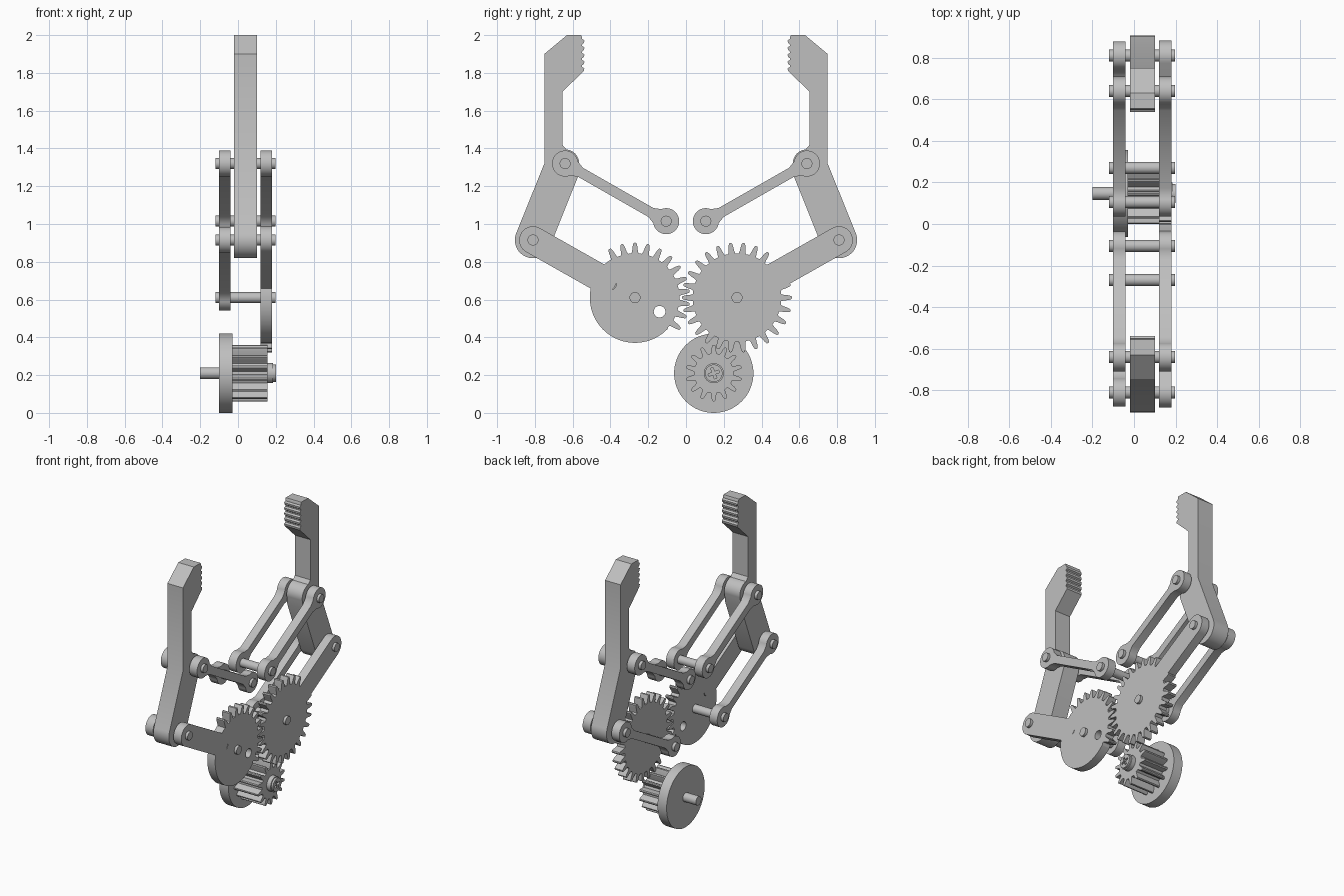
import bpy, bmesh, math
from mathutils import Matrix

cube = bpy.data.objects.get("Cube")
if cube:
    bpy.data.objects.remove(cube, do_unlink=True)

grey = bpy.data.materials.new("plain_grey")
grey.use_nodes = True
colour = (0.52, 0.52, 0.52, 1)
grey.diffuse_color = colour
grey.node_tree.nodes["Principled BSDF"].inputs["Base Color"].default_value = colour

# Local x, y, z of a profile become world y, z, x
TURN = Matrix(((0, 0, 1, 0), (1, 0, 0, 0), (0, 1, 0, 0), (0, 0, 0, 1)))


def arc(c, r, a0, a1, n=16):
    angles = [math.radians(a0 + (a1 - a0) * i / n) for i in range(n + 1)]
    return [(c[0] + r * math.cos(a), c[1] + r * math.sin(a)) for a in angles]


def circle(c, r, n=32):
    return arc(c, r, 0, 360 - 360 / n, n - 1)


def prism(name, loops, x0, x1):
    """Extrude a y-z outline (first loop) with holes (other loops) along x."""
    curve = bpy.data.curves.new(name + "_profile", 'CURVE')
    curve.dimensions = '2D'
    curve.fill_mode = 'BOTH'
    curve.extrude = (x1 - x0) / 2
    for loop in loops:
        spline = curve.splines.new('POLY')
        spline.points.add(len(loop) - 1)
        for p, (y, z) in zip(spline.points, loop):
            p.co = (y, z, 0, 1)
        spline.use_cyclic_u = True
    temp = bpy.data.objects.new(name + "_temp", curve)
    bpy.context.collection.objects.link(temp)
    graph = bpy.context.evaluated_depsgraph_get()
    mesh = bpy.data.meshes.new_from_object(temp.evaluated_get(graph))
    bpy.data.objects.remove(temp, do_unlink=True)
    bpy.data.curves.remove(curve)
    bm = bmesh.new()
    bm.from_mesh(mesh)
    bmesh.ops.remove_doubles(bm, verts=bm.verts, dist=1e-5)
    bmesh.ops.recalc_face_normals(bm, faces=bm.faces)
    bm.transform(Matrix.Translation(((x0 + x1) / 2, 0, 0)) @ TURN)
    bm.to_mesh(mesh)
    bm.free()
    mesh.materials.clear()
    mesh.materials.append(grey)
    mesh.shade_smooth()
    mesh.set_sharp_from_angle(angle=math.radians(30))
    mesh.name = name
    ob = bpy.data.objects.new(name, mesh)
    bpy.context.collection.objects.link(ob)
    return ob


def bar(a, b, r, neck):
    """Outline of a link: two round ends joined by a bar of half width neck."""
    length = math.dist(a, b)
    turn = math.atan2(b[1] - a[1], b[0] - a[0])
    if neck < r:
        end = [(r * 1.35, -neck)] + arc((0, 0), r, -38, -322, 28) + [(r * 1.35, neck)]
    else:
        end = arc((0, 0), r, -90, -270, 20)
    pts = end + [(length - x, -z) for x, z in end]
    c, s = math.cos(turn), math.sin(turn)
    return [(a[0] + x * c - z * s, a[1] + x * s + z * c) for x, z in pts]


def gear(c, count, root, tip, phase, toothed):
    """Gear outline; slots not in 'toothed' keep a plain round rim."""
    tooth = [(-.5, 0), (-.33, 0), (-.25, .25), (-.19, .65), (-.11, .95), (0, 1),
             (.11, .95), (.19, .65), (.25, .25), (.33, 0)]
    pts = []
    for k in range(count):
        for f, h in tooth:
            a = math.radians(phase + (k + f) * 360 / count)
            r = root + (tip - root) * h if k in toothed else root + .004
            pts.append((c[0] + r * math.cos(a), c[1] + r * math.sin(a)))
    return pts


FAR, NEAR = (-.10, -.04), (.12, .18)
TEETH = 26

for s, side in ((-1, "front"), (1, "back")):
    hub, elbow = (s * .27, .61), (s * .81, .915)
    knuckle, anchor = (s * .64, 1.32), (s * .105, 1.015)

    # Finger with a serrated grip
    grip = []
    for i in range(5):
        z = 1.81 + i * .037
        grip += [(.54, z), (.538, z + .014), (.55, z + .022), (.55, z + .030)]
    outline = ([(.63, 2), (.75, 1.9), (.75, 1.32)]
               + arc((.81, .915), .096, 22, -158, 24) + [(.572, 1.25)]
               + arc((.64, 1.32), .075, 200, 95, 10)
               + [(.655, 1.42), (.655, 1.70)] + grip + [(.555, 2)])
    prism(side + "_finger", [[(s * y, z) for y, z in outline]], -.02, .10)

    # Links on both faces, and the arm fixed to the gear
    for x, face in ((FAR, "far"), (NEAR, "near")):
        prism(f"{side}_{face}_upper_link", [bar(knuckle, anchor, .069, .027)], *x)
    prism(side + "_lower_link", [bar(elbow, hub, .069, .027)], *FAR)
    prism(side + "_gear_arm", [bar(elbow, (s * .44, .706), .073, .073)], *NEAR)

    # Pivot pins
    for label, p in (("hub", hub), ("elbow", elbow), ("knuckle", knuckle), ("anchor", anchor)):
        prism(f"{side}_{label}_pin", [circle(p, .029, 24)], -.12, .198)

# Driven gear, full set of teeth
prism("back_gear", [gear((.27, .61), TEETH, .235, .292, 0, range(TEETH))], *NEAR)

# Partly toothed gear with two holes
toothed = [k % TEETH for k in range(-9, 3)]
prism("front_gear", [gear((-.27, .61), TEETH, .235, .292, 90, toothed),
                     circle((-.40, .682), .031, 24), circle((-.14, .536), .031, 24)], *NEAR)

# Motor disc, shaft and pinion
axle = (.147, .21)
prism("motor_disc", [circle(axle, .21, 64)], -.10, -.03)
prism("motor_shaft", [circle(axle, .031, 24)], -.20, -.10)
prism("pinion", [gear(axle, 14, .105, .15, 90, range(14))], -.03, .155)

# Screw head with a cross recess
a, b = .03, .007
cross = [(a, -b), (a, b), (b, b), (b, a), (-b, a), (-b, b),
         (-a, b), (-a, -b), (-b, -b), (-b, -a), (b, -a), (b, -b)]
turn = math.radians(20)
cross = [(axle[0] + y * math.cos(turn) - z * math.sin(turn),
          axle[1] + y * math.sin(turn) + z * math.cos(turn)) for y, z in cross]
prism("screw_head", [circle(axle, .053)], .155, .186)
prism("screw_crown", [circle(axle, .046), cross], .186, .20)
